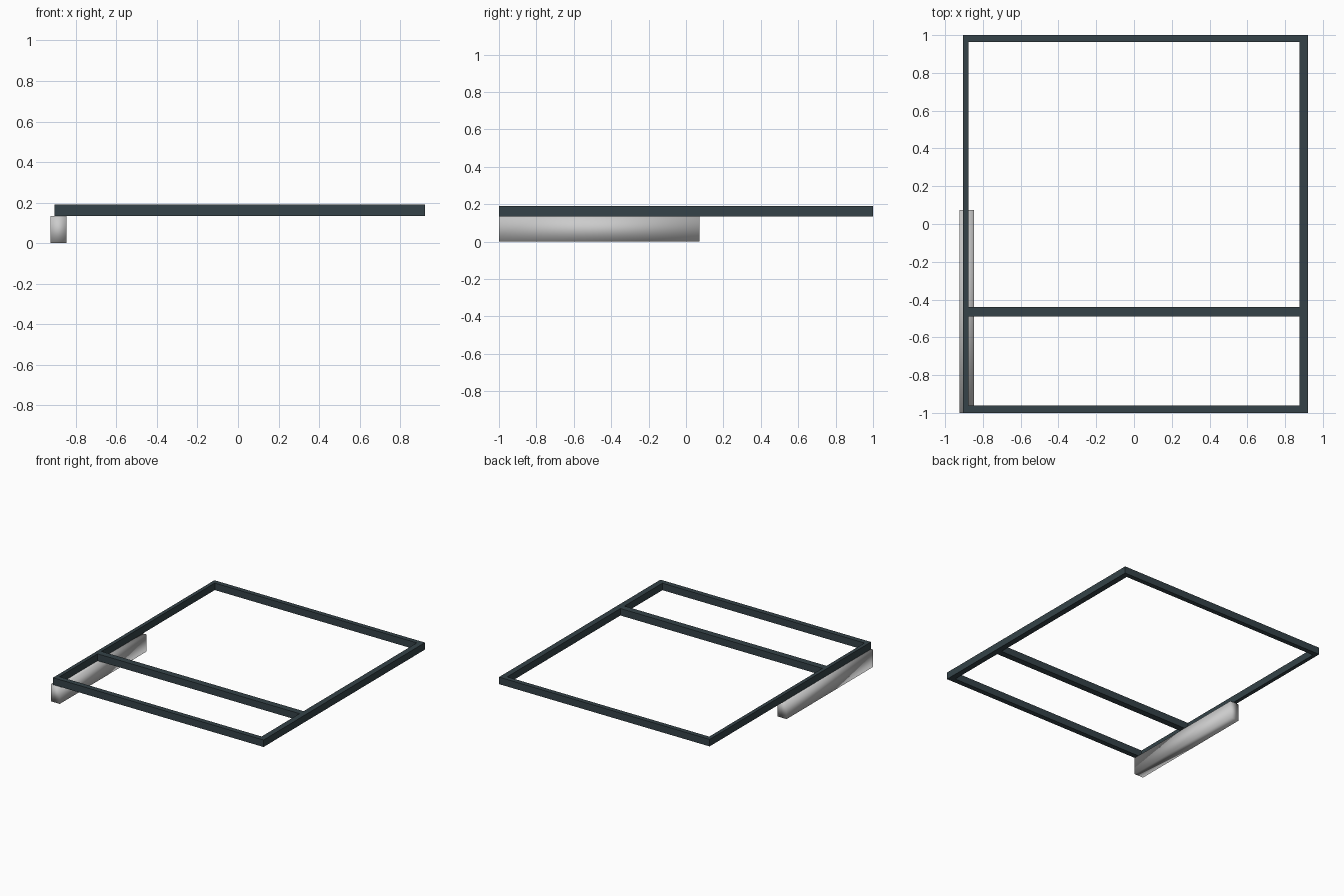
import bpy

if "Cube" in bpy.data.objects:
    bpy.data.objects.remove(bpy.data.objects["Cube"])

dark = bpy.data.materials.new("dark_slate")
dark.diffuse_color = (0.035, 0.055, 0.065, 1)
dark.use_nodes = True
dark.node_tree.nodes["Principled BSDF"].inputs["Base Color"].default_value = dark.diffuse_color


def box(name, x, y, z, mat=None):
    """Box spanning the given (min, max) ranges."""
    bpy.ops.mesh.primitive_cube_add(size=1)
    o = bpy.context.object
    o.name = name
    o.location = [(a + b) / 2 for a, b in (x, y, z)]
    o.scale = [b - a for a, b in (x, y, z)]
    bpy.ops.object.transform_apply(location=True, rotation=False, scale=True)
    if mat:
        o.data.materials.append(mat)
    return o


Z = (0.135, 0.19)
IN = (-0.876, 0.877)

# Outer frame: long side rails and the end rails between them
box("left_rail", (-0.905, IN[0]), (-1, 1), Z, dark)
box("right_rail", (IN[1], 0.922), (-1, 1), Z, dark)
box("back_rail", IN, (0.963, 1), Z, dark)
box("front_rail", IN, (-1, -0.96), Z, dark)

# Cross bar inside the frame
box("cross_bar", IN, (-0.49, -0.44), Z, dark)

# Support block under the left rail, softly shaded
box("support_block", (-0.924, -0.846), (-1, 0.073), (0, 0.135))
bpy.ops.object.shade_smooth()
